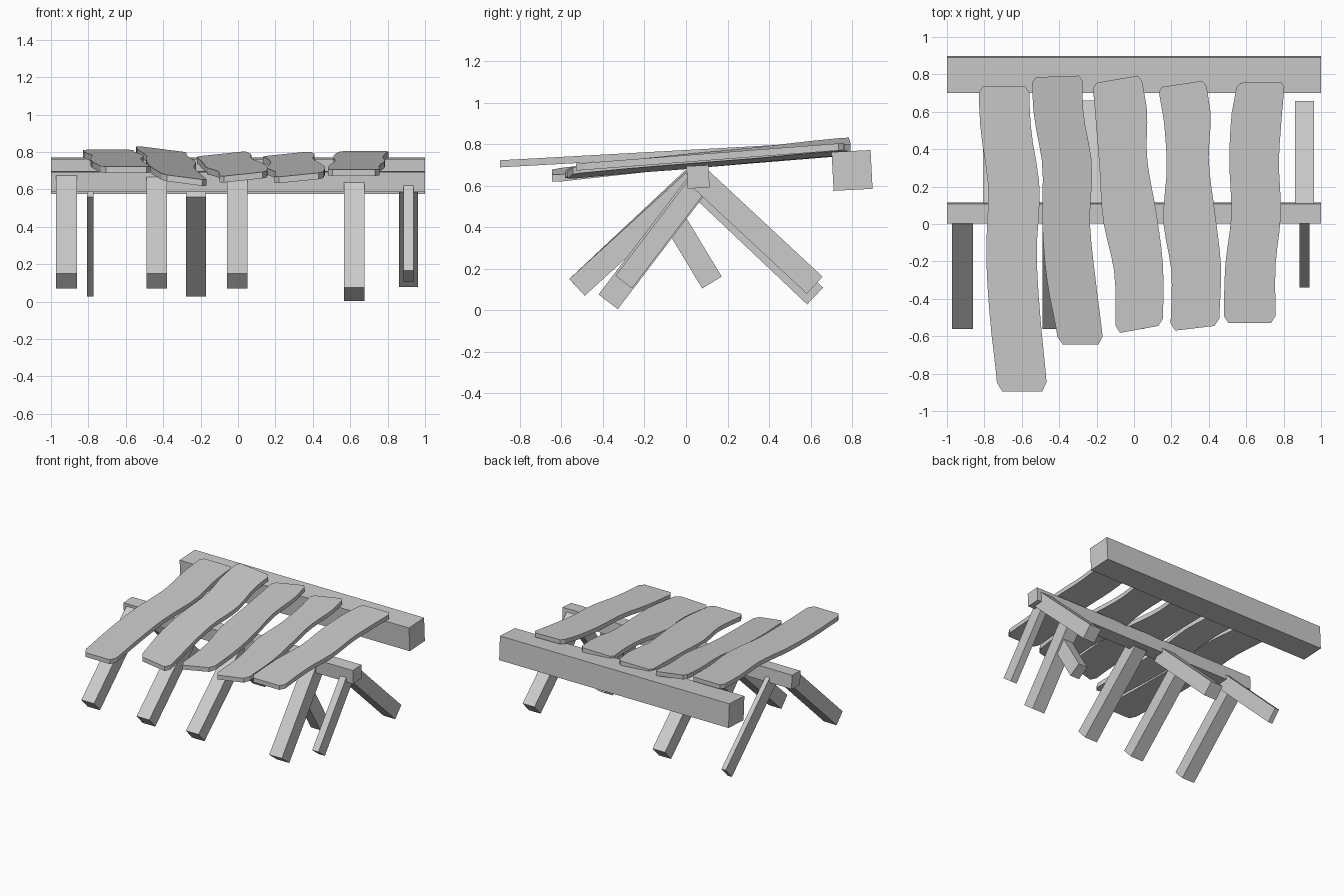
import bpy, bmesh, math
from mathutils import Vector, Matrix

if "Cube" in bpy.data.objects:
    bpy.data.objects.remove(bpy.data.objects["Cube"])


def add_object(name, bm):
    bmesh.ops.recalc_face_normals(bm, faces=bm.faces)
    mesh = bpy.data.meshes.new(name)
    bm.to_mesh(mesh)
    bm.free()
    obj = bpy.data.objects.new(name, mesh)
    bpy.context.collection.objects.link(obj)
    return obj


def box(name, center, size, tilt):
    bm = bmesh.new()
    m = (Matrix.Translation(center) @ Matrix.Rotation(tilt, 4, 'X')
         @ Matrix.Diagonal((*size, 1)))
    bmesh.ops.create_cube(bm, size=1, matrix=m)
    return add_object(name, bm)


def timber(name, x, bottom, top, width, thick):
    """Square-cut bar running between two (y, z) points."""
    b, t = Vector((x, *bottom)), Vector((x, *top))
    d = t - b
    return box(name, (b + t) / 2, (width, thick, d.length), math.atan2(-d.y, d.z))


STATIONS = [0, .14, .33, .55, .76, 1]


def smooth_x(xs, t):
    """Catmull-Rom sample of a plank edge."""
    i = max(k for k in range(5) if STATIONS[k] <= t)
    u = (t - STATIONS[i]) / (STATIONS[i + 1] - STATIONS[i])
    p0, p1, p2, p3 = (xs[min(max(i + k, 0), 5)] for k in (-1, 0, 1, 2))
    return 0.5 * (2 * p1 + (p2 - p0) * u + (2 * p0 - 5 * p1 + 4 * p2 - p3) * u * u
                  + (3 * p1 - p0 - 3 * p2 + p3) * u ** 3)


def plank(name, left, right, yl, yr, zb, zf, roll, thick=.034):
    """Wavy board: edge x values back to front, y ends per edge, top heights."""
    steps = [0.02] + [k / 16 for k in range(1, 16)] + [0.97]

    def edge(xs, ys, inward):
        pts = [(smooth_x(xs, t), ys[0] + (ys[1] - ys[0]) * t) for t in steps]
        return ([(xs[0] + .02 * inward, ys[0])] + pts
                + [(xs[-1] + .025 * inward, ys[1])])

    outline = edge(left, yl, 1) + edge(right, yr, -1)[::-1]
    yb, yf = (yl[0] + yr[0]) / 2, (yl[1] + yr[1]) / 2
    xb, xf = (left[0] + right[0]) / 2, (left[-1] + right[-1]) / 2
    bm = bmesh.new()
    verts = []
    for x, y in outline:
        t = (yb - y) / (yb - yf)
        z = zb + (zf - zb) * t + roll * (x - xb - (xf - xb) * t)
        verts.append(bm.verts.new((x, y, z)))
    face = bm.faces.new(verts)
    ext = bmesh.ops.extrude_face_region(bm, geom=[face])
    moved = [v for v in ext['geom'] if isinstance(v, bmesh.types.BMVert)]
    bmesh.ops.translate(bm, verts=moved, vec=(0, 0, -thick))
    # keep the underside closed
    if not any(set(f.verts) == set(verts) for f in bm.faces):
        bm.faces.new(verts)
    return add_object(name, bm)


# Long beams
box("rear_beam", (0, .80, .673), (2, .188, .187), math.radians(3))
box("ridge_beam", (0, .058, .642), (2, .106, .108), math.radians(3))

# Front legs
for i, x in enumerate((-.917, -.435, -.005)):
    timber(f"front_leg_{i + 1}", x, (-.525, .11), (.035, .635 - .008 * i), .11, .11)
timber("front_leg_4", .622, (-.375, .04), (.06, .612), .11, .117)
timber("front_leg_5", .912, (-.30, .135), (.05, .595), .055, .10)

# Rear legs
timber("rear_leg_1", -.79, (.622, .068), (.06, .60), .037, .112)
timber("rear_leg_2", -.225, (.622, .068), (.06, .60), .108, .112)
timber("rear_leg_3", .912, (.62, .12), (.07, .632), .103, .112)

# Short brace behind a front leg
timber("brace", .622, (.125, .133), (-.06, .44), .08, .11)

# Wavy planks
plank("plank_1", (-.83, -.82, -.78, -.79, -.77, -.73),
      (-.56, -.55, -.505, -.52, -.50, -.465),
      (.735, -.895), (.735, -.895), .812, .722, 0)
plank("plank_2", (-.545, -.535, -.49, -.49, -.465, -.405),
      (-.275, -.27, -.225, -.235, -.205, -.165),
      (.785, -.645), (.793, -.645), .816, .665, -.13)
plank("plank_3", (-.22, -.205, -.185, -.165, -.105, -.10),
      (.04, .07, .07, .12, .155, .155),
      (.755, -.582), (.793, -.545), .79, .682, .09)
plank("plank_4", (.13, .16, .175, .157, .20, .195),
      (.385, .41, .40, .435, .465, .455),
      (.733, -.57), (.765, -.545), .79, .678, .09)
plank("plank_5", (.55, .52, .51, .52, .488, .48),
      (.805, .79, .775, .785, .757, .757),
      (.755, -.53), (.76, -.53), .805, .706, 0)
